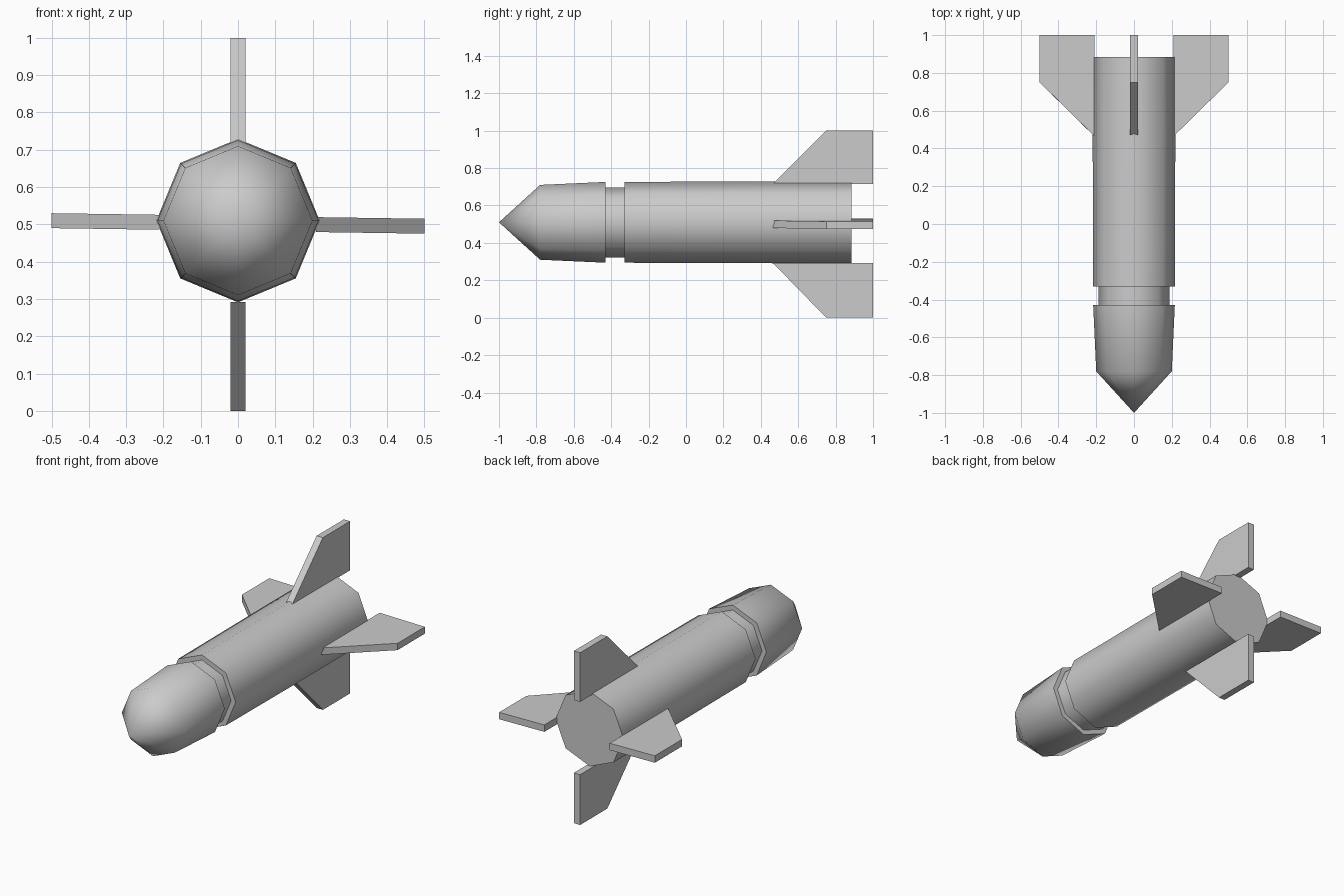
import bpy, bmesh, math
from mathutils import Matrix, Vector

cube = bpy.data.objects.get("Cube")
if cube:
    bpy.data.objects.remove(cube)

CENTRE_Z = 0.51
SIDES = 8

grey = bpy.data.materials.new("grey")
grey.use_nodes = True
colour = (0.6, 0.6, 0.6, 1)
grey.diffuse_color = colour
grey.node_tree.nodes["Principled BSDF"].inputs["Base Color"].default_value = colour


def make_object(name, bm):
    bmesh.ops.recalc_face_normals(bm, faces=bm.faces)
    mesh = bpy.data.meshes.new(name)
    bm.to_mesh(mesh)
    bm.free()
    mesh.materials.append(grey)
    obj = bpy.data.objects.new(name, mesh)
    bpy.context.collection.objects.link(obj)
    return obj


def lathe(name, profile):
    """Eight-sided shape around the y axis from (y, radius) points."""
    bm = bmesh.new()
    rings = []
    for y, r in profile:
        if r == 0:
            rings.append([bm.verts.new((0, y, CENTRE_Z))] * SIDES)
            continue
        angles = [math.tau * i / SIDES for i in range(SIDES)]
        rings.append([bm.verts.new((r * math.sin(a), y, CENTRE_Z + r * math.cos(a)))
                      for a in angles])
    for a, b in zip(rings, rings[1:]):
        for i in range(SIDES):
            j = (i + 1) % SIDES
            bm.faces.new(list(dict.fromkeys((a[i], a[j], b[j], b[i]))))
    for ring in (rings[0], rings[-1]):
        if ring[0] is not ring[1]:
            bm.faces.new(ring)
    obj = make_object(name, bm)
    bpy.ops.object.select_all(action="DESELECT")
    obj.select_set(True)
    bpy.context.view_layer.objects.active = obj
    bpy.ops.object.shade_smooth_by_angle(angle=math.radians(55))
    return obj


def fin(name, outline, matrix):
    """Flat plate: (y, distance from centre) outline, thickened across x."""
    bm = bmesh.new()
    face = bm.faces.new([bm.verts.new((-0.02, y, d)) for y, d in outline])
    side = bmesh.ops.extrude_face_region(bm, geom=[face])["geom"]
    verts = [v for v in side if isinstance(v, bmesh.types.BMVert)]
    bmesh.ops.translate(bm, verts=verts, vec=(0.04, 0, 0))
    bmesh.ops.transform(bm, matrix=matrix, verts=bm.verts)
    return make_object(name, bm)


# Body: pointed nose, recessed neck ring and long tube
lathe("nose", [(-1, 0), (-0.78, 0.2), (-0.43, 0.216), (-0.43, 0.187)])
lathe("neck_ring", [(-0.43, 0.187), (-0.33, 0.187)])
lathe("body_tube", [(-0.33, 0.187), (-0.33, 0.216), (0.5, 0.219), (0.885, 0.218)])

# Four tail fins; the side pair lean slightly
tilt = math.radians(0.85)
for name, angle, base, tip, z in (("top_fin", 0, 0.205, 0.49, CENTRE_Z),
                                  ("left_fin", math.pi / 2 + tilt, 0.21, 0.5, 0.5025),
                                  ("bottom_fin", math.pi, 0.218, 0.51, CENTRE_Z),
                                  ("right_fin", -math.pi / 2 + tilt, 0.21, 0.5, 0.5025)):
    place = Matrix.Translation(Vector((0, 0, z))) @ Matrix.Rotation(angle, 4, "Y")
    fin(name, [(0.465, base), (0.75, tip), (1, tip), (1, base)], place)
